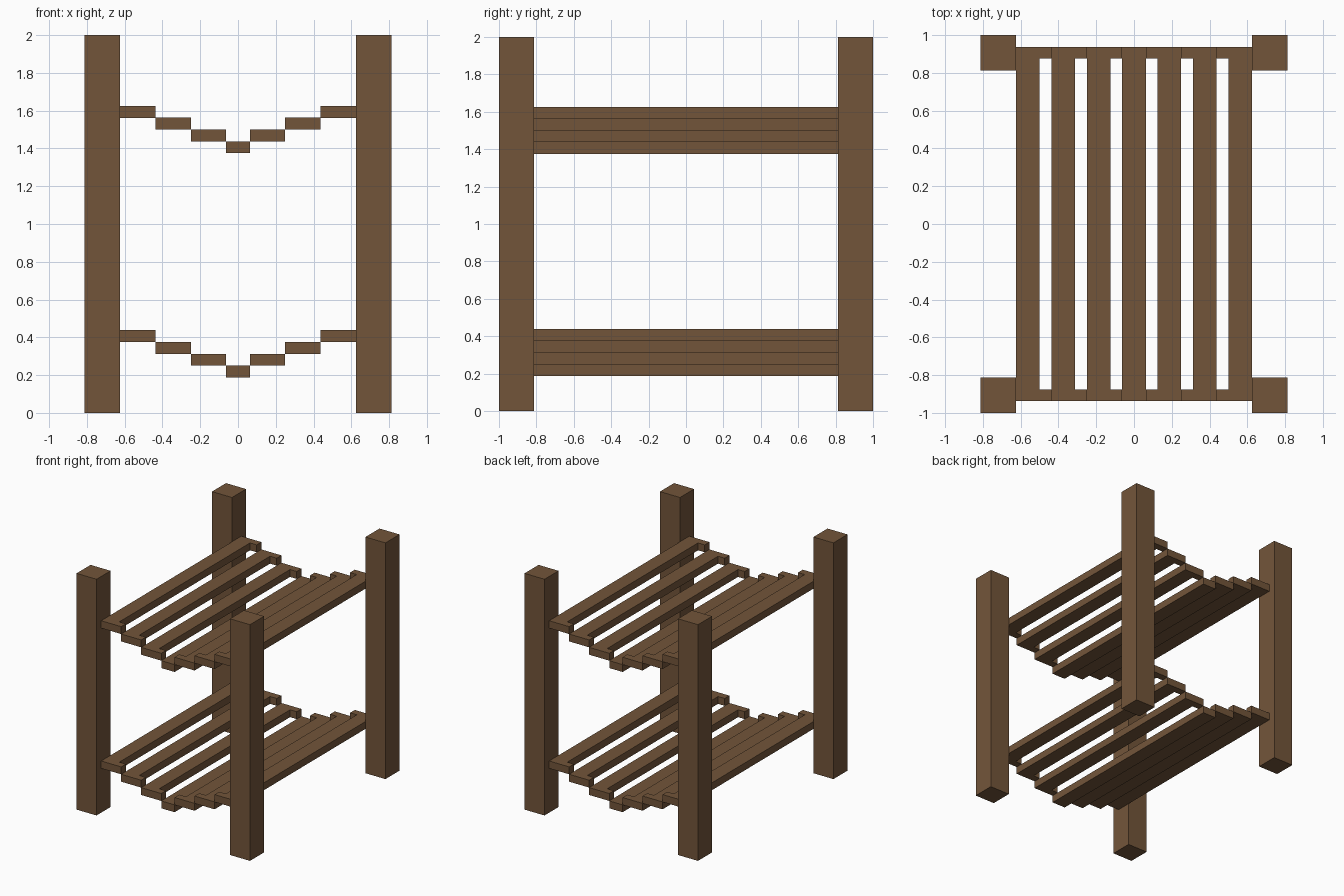
import bpy
import bmesh

cube = bpy.data.objects.get("Cube")
if cube:
    bpy.data.objects.remove(cube, do_unlink=True)

U = 1 / 16  # building unit

wood = bpy.data.materials.new("brown_wood")
wood.use_nodes = True
colour = (0.171, 0.091, 0.042, 1)
wood.diffuse_color = colour
bsdf = next(n for n in wood.node_tree.nodes if n.type == "BSDF_PRINCIPLED")
bsdf.inputs["Base Color"].default_value = colour
bsdf.inputs["Roughness"].default_value = 0.9


def extrude_outline(name, outline, bottom, height):
    """Solid from a flat outline; all sizes in building units."""
    bm = bmesh.new()
    face = bm.faces.new([bm.verts.new((x * U, y * U, bottom * U)) for x, y in outline])
    top = bmesh.ops.extrude_face_region(bm, geom=[face])["geom"]
    bmesh.ops.translate(bm, vec=(0, 0, height * U),
                        verts=[v for v in top if isinstance(v, bmesh.types.BMVert)])
    bmesh.ops.recalc_face_normals(bm, faces=bm.faces)
    mesh = bpy.data.meshes.new(name)
    bm.to_mesh(mesh)
    bm.free()
    mesh.materials.append(wood)
    obj = bpy.data.objects.new(name, mesh)
    bpy.context.collection.objects.link(obj)


def rectangle(x0, x1, y0, y1):
    return [(x0, y0), (x1, y0), (x1, y1), (x0, y1)]


SIDES = (("left", 1), ("right", -1))

# Corner posts
for side, sx in SIDES:
    for end, sy in (("front", -1), ("back", 1)):
        extrude_outline(f"{end}_{side}_post",
                        rectangle(10 * sx, 13 * sx, 13 * sy, 16 * sy), 0, 32)

# V-shaped shelves: a centre slat, then stepped slats with end tabs facing inward
END, TAB = 15, 14
for shelf, base in (("lower", 3), ("upper", 22)):
    extrude_outline(f"{shelf}_centre_slat", rectangle(-1, 1, -END, END), base, 1)
    for side, s in SIDES:
        for step in range(1, 4):
            inner = 3 * step - 2
            slat, outer = inner + 1, inner + 3
            half = [(outer, END), (inner, END), (inner, TAB), (slat, TAB)]
            outline = half + [(x, -y) for x, y in reversed(half)]
            extrude_outline(f"{shelf}_{side}_slat_{step}",
                            [(x * s, y) for x, y in outline], base + step, 1)
